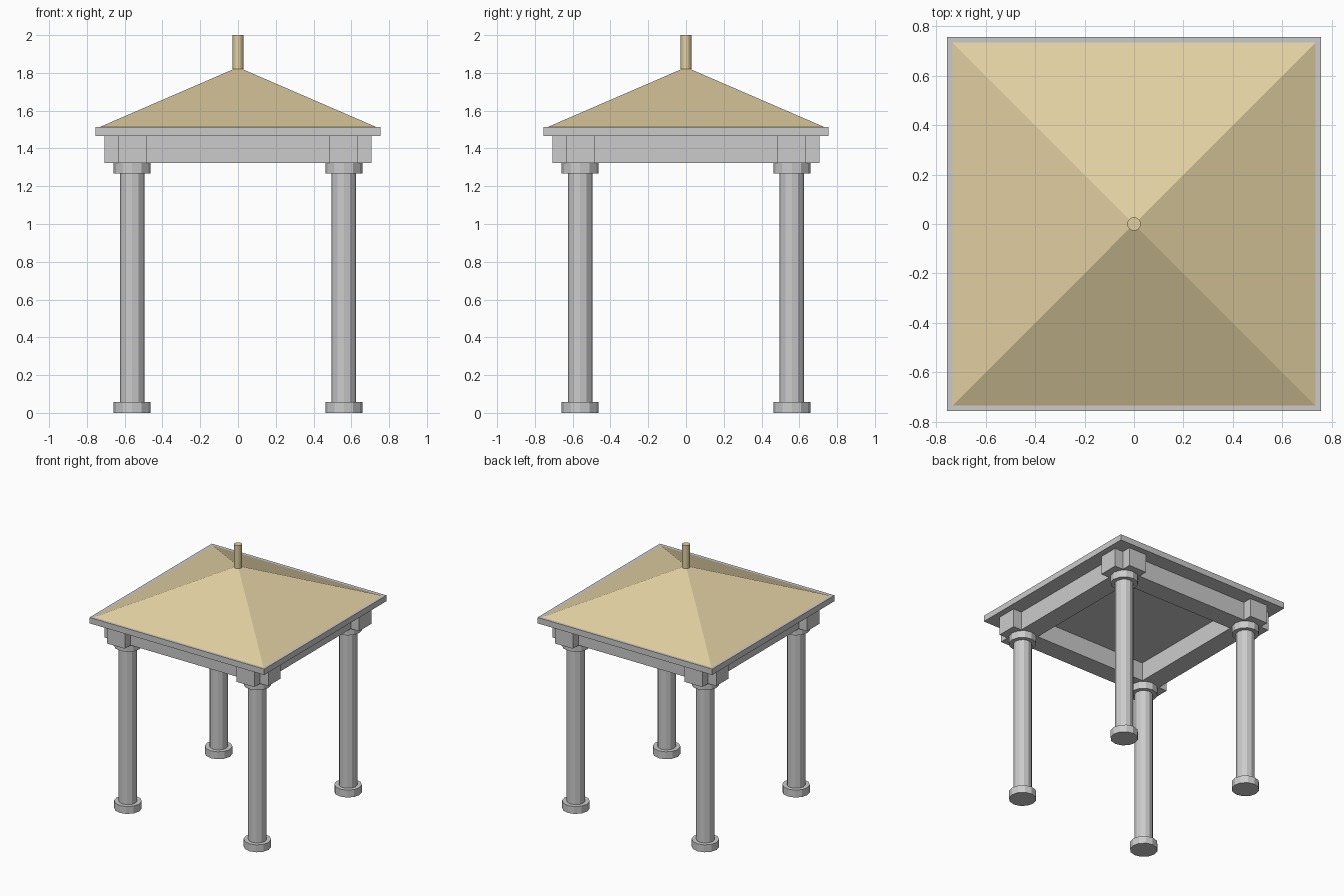
import bpy
from math import pi

if "Cube" in bpy.data.objects:
    bpy.data.objects.remove(bpy.data.objects["Cube"])

sand = bpy.data.materials.new("sand_roof")
sand.diffuse_color = (0.76, 0.63, 0.36, 1)
sand.use_nodes = True
sand.node_tree.nodes["Principled BSDF"].inputs["Base Color"].default_value = sand.diffuse_color


def box(name, size, loc):
    bpy.ops.mesh.primitive_cube_add(size=1, location=loc)
    o = bpy.context.object
    o.name = name
    o.scale = size
    bpy.ops.object.transform_apply(location=False, rotation=False, scale=True)
    return o


def cylinder(name, radius, x, y, z0, z1, sides=12):
    bpy.ops.mesh.primitive_cylinder_add(vertices=sides, radius=radius, depth=z1 - z0,
                                        location=(x, y, (z0 + z1) / 2))
    o = bpy.context.object
    o.name = name
    return o


C = 0.56                            # column and beam offset from the centre
BASE, CAP, BEAM, SLAB, ROOF, APEX = 0.058, 1.267, 1.323, 1.467, 1.513, 1.83

# Four columns with base and capital
for x in (-C, C):
    for y in (-C, C):
        tag = ("front" if y < 0 else "back") + ("_left" if x < 0 else "_right")
        cylinder(tag + "_base", 0.098, x, y, 0, BASE)
        cylinder(tag + "_column", 0.066, x, y, BASE, CAP)
        cylinder(tag + "_capital", 0.098, x, y, CAP, BEAM)

# Crossing beams that overhang the columns
for s in (-1, 1):
    z, h = (BEAM + SLAB) / 2, SLAB - BEAM
    box("front_beam" if s < 0 else "back_beam", (1.416, 0.153, h), (0, s * C, z))
    box("left_beam" if s < 0 else "right_beam", (0.153, 1.416, h), (s * C, 0, z))

# Eaves slab
box("eaves_slab", (1.51, 1.51, ROOF - SLAB), (0, 0, (SLAB + ROOF) / 2))

# Pyramid roof
bpy.ops.mesh.primitive_cone_add(vertices=4, radius1=0.733 * 2 ** 0.5, radius2=0,
                                depth=APEX - ROOF, location=(0, 0, (ROOF + APEX) / 2),
                                rotation=(0, 0, pi / 4))
roof = bpy.context.object
roof.name = "pyramid_roof"
roof.data.materials.append(sand)

# Finial
finial = cylinder("finial", 0.028, 0, 0, 1.82, 2.0)
finial.data.materials.append(sand)
